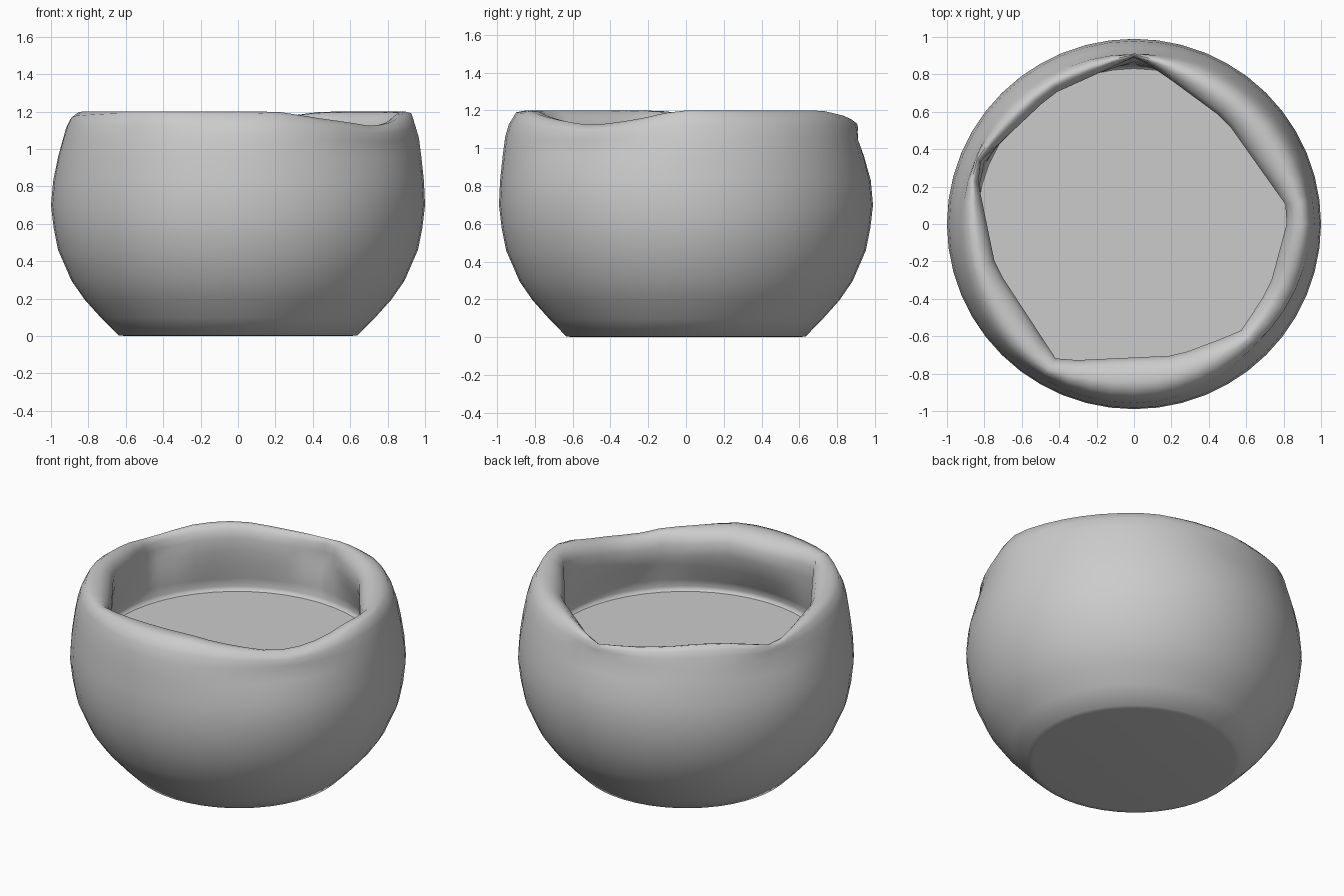
import bpy, bmesh
from math import radians, sin, cos, pi
from mathutils import Vector, geometry

if "Cube" in bpy.data.objects:
    bpy.data.objects.remove(bpy.data.objects["Cube"])

N = 48

# Uneven opening seen from above; lip height and shoulder fullness by angle
OPENING = [(0.02, 0.91), (0.49, 0.56), (0.835, 0.07), (0.725, -0.34), (0.57, -0.58),
           (0.23, -0.71), (-0.41, -0.74), (-0.74, -0.23), (-0.85, 0.31), (-0.44, 0.70)]
LIP = [(0, 1.2), (58, 1.2), (76, 1.17), (90, 1.13), (108, 1.15), (125, 1.18), (140, 1.18), (160, 1.13),
       (173, 1.17), (190, 1.2), (284, 1.2), (300, 1.165), (325, 1.12), (342, 1.15), (355, 1.195), (360, 1.2)]
FULL = [(0, 0.03), (45, 0.005), (90, 0), (190, 0), (225, 0.03), (275, 0.03), (315, 0), (360, 0.03)]


def opening_radius(a):
    ray = Vector((2 * cos(a), 2 * sin(a)))
    for i, p in enumerate(OPENING):
        q = OPENING[(i + 1) % len(OPENING)]
        hit = geometry.intersect_line_line_2d(Vector((0, 0)), ray, Vector(p), Vector(q))
        if hit:
            return hit.length
    return 0.8


def lookup(table, a):
    d = a * 180 / pi
    for (a0, v0), (a1, v1) in zip(table, table[1:]):
        if a0 <= d <= a1:
            return v0 + (v1 - v0) * (d - a0) / (a1 - a0)
    return table[-1][1]


def profile(a):
    r, top, f = opening_radius(a), lookup(LIP, a), lookup(FULL, a)
    w = 0.925 + f - r
    low = 1.2 - top
    return [(0, 0), (0.60, 0), (0.64, 0.004), (0.73, 0.095), (0.82, 0.195), (0.89, 0.295), (0.962, 0.46),
            (0.986, 0.58), (1.0, 0.70), (0.988 + f * 0.2, 0.83), (0.965 + f * 0.5 - low * 0.2, 0.96),
            (0.94 + f * 0.9 - low * 0.3, 1.06 - low * 0.2), (0.918 + f, 1.125 - low * 0.5),
            (r + w * 0.80, top - 0.025 + f * 0.5), (r + w * 0.58, top), (r + w * 0.35, top - 0.005),
            (r + w * 0.12, top - 0.035), (r, top - 0.08), (r, top - 0.16),
            (0.6 * r + 0.335, 0.93), (0.25 * r + 0.64, 0.82), (0.855, 0.765), (0.845, 0.74), (0.81, 0.728)]


def mesh_object(name, bm):
    bmesh.ops.remove_doubles(bm, verts=bm.verts, dist=1e-5)
    bmesh.ops.recalc_face_normals(bm, faces=bm.faces)
    me = bpy.data.meshes.new(name)
    bm.to_mesh(me)
    bm.free()
    ob = bpy.data.objects.new(name, me)
    bpy.context.collection.objects.link(ob)
    bpy.ops.object.select_all(action='DESELECT')
    ob.select_set(True)
    bpy.context.view_layer.objects.active = ob
    bpy.ops.object.shade_smooth_by_angle(angle=radians(75))
    return ob


# Bowl: hand-shaped body with rolled, uneven rim and inner wall
bm = bmesh.new()
cols = []
for i in range(N):
    a = 2 * pi * i / N
    cols.append([bm.verts.new((r * cos(a), 0.99 * r * sin(a), z)) for r, z in profile(a)])
for i in range(N):
    A, B = cols[i], cols[(i + 1) % N]
    for j in range(len(A) - 1):
        if j == 0:
            bm.faces.new((A[0], A[1], B[1]))
        else:
            bm.faces.new((A[j], A[j + 1], B[j + 1], B[j]))
mesh_object("bowl", bm)

# Filling: flat disc inside the bowl
bm = bmesh.new()
bmesh.ops.create_circle(bm, cap_ends=True, segments=N, radius=0.845)
bmesh.ops.translate(bm, verts=bm.verts, vec=(0, 0, 0.738))
mesh_object("filling", bm)
